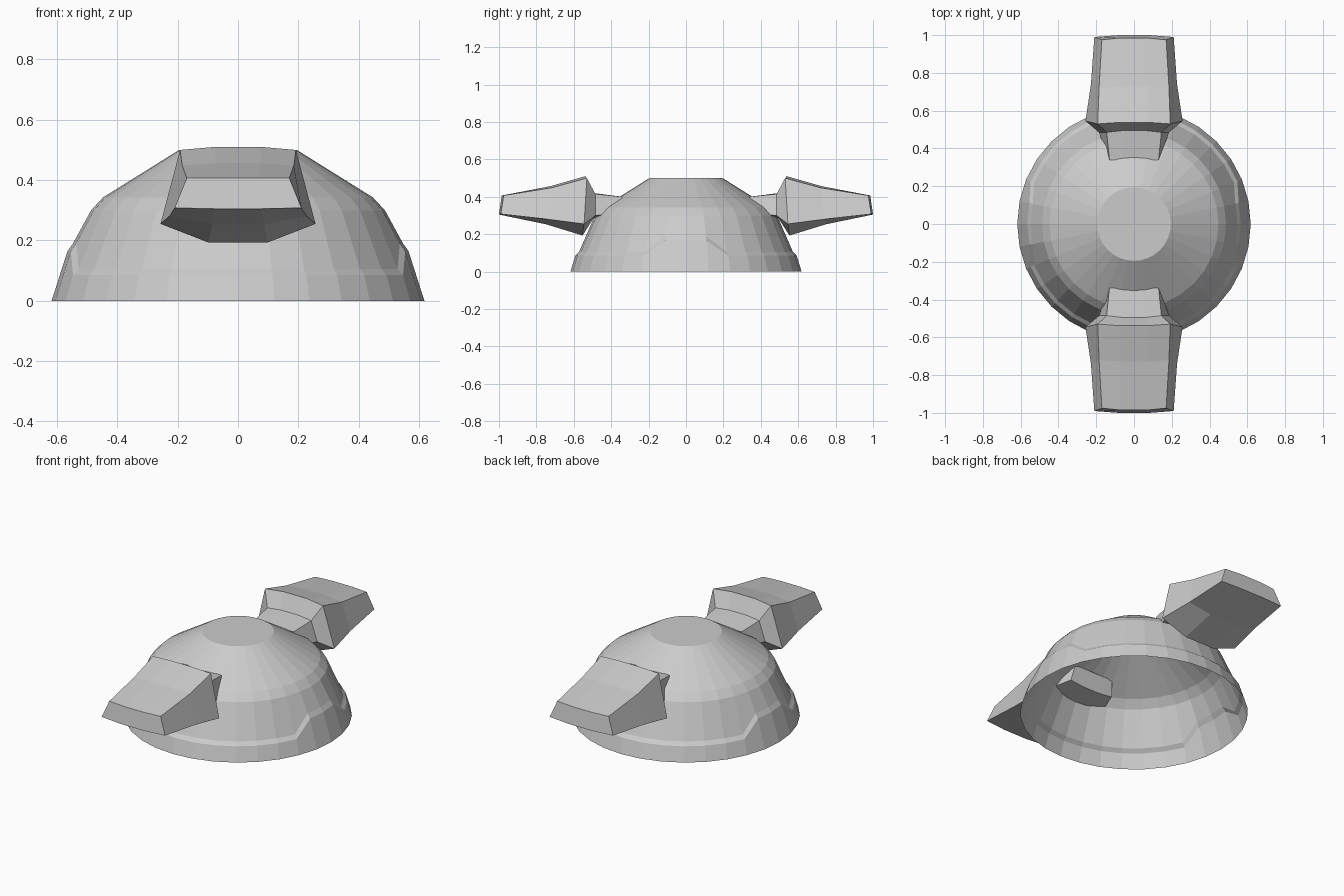
import bpy, bmesh, math

if "Cube" in bpy.data.objects:
    bpy.data.objects.remove(bpy.data.objects["Cube"])

def make_object(name, bm):
    bmesh.ops.recalc_face_normals(bm, faces=bm.faces)
    mesh = bpy.data.meshes.new(name)
    bm.to_mesh(mesh)
    bm.free()
    ob = bpy.data.objects.new(name, mesh)
    bpy.context.collection.objects.link(ob)
    return ob

def bridge(bm, rings):
    n = len(rings[0])
    for a, b in zip(rings, rings[1:]):
        for i in range(n):
            j = (i + 1) % n
            bm.faces.new((a[i], a[j], b[j], b[i]))

# Open dome: the stepped rim rises to a raised tab on each side
SEG = 32
bm = bmesh.new()
rings = [[] for _ in range(6)]
for i in range(SEG):
    a = 2 * math.pi * i / SEG
    from_side = min(i % 16, 16 - i % 16)
    lip = [(0.565, 0.165), (0.547, 0.19)] if from_side <= 1 else [(0.592, 0.085), (0.572, 0.105)]
    profile = [(0.618, 0)] + lip + [(0.487, 0.30), (0.447, 0.343), (0.195, 0.5)]
    for ring, (r, z) in zip(rings, profile):
        ring.append(bm.verts.new((r * math.cos(a), r * math.sin(a), z)))
bridge(bm, rings)
bm.faces.new(rings[-1])
make_object("dome", bm)

# Flared wings: sections of (y top, y bottom, half top, z top, half bottom,
# z bottom corner, z bottom middle, top crown, end bulge)
SECTIONS = [
    (0.34, 0.36, 0.130, 0.400, 0.145, 0.310, 0.300, 0.0, 0.0),
    (0.485, 0.485, 0.145, 0.415, 0.185, 0.300, 0.285, 0.005, 0.01),
    (0.53, 0.545, 0.192, 0.500, 0.257, 0.255, 0.193, 0.01, 0.008),
    (0.72, 0.74, 0.185, 0.448, 0.228, 0.280, 0.253, 0.008, 0.008),
    (0.975, 0.99, 0.170, 0.407, 0.210, 0.308, 0.305, 0.0, 0.01),
]

def wing(name, side):
    bm = bmesh.new()
    rings = []
    for yt, yb, ht, zt, hb, zc, zm, crown, bulge in SECTIONS:
        mt, mb = ht * 0.4, hb * 0.38
        pts = [(-ht, yt, zt), (-mt, yt + bulge, zt + crown),
               (mt, yt + bulge, zt + crown), (ht, yt, zt),
               (hb, yb, zc), (mb, yb + bulge, zm),
               (-mb, yb + bulge, zm), (-hb, yb, zc)]
        rings.append([bm.verts.new((x, side * y, z)) for x, y, z in pts])
    bridge(bm, rings)
    bm.faces.new(rings[0])
    bm.faces.new(rings[-1])
    make_object(name, bm)

wing("front_wing", -1)
wing("back_wing", 1)
